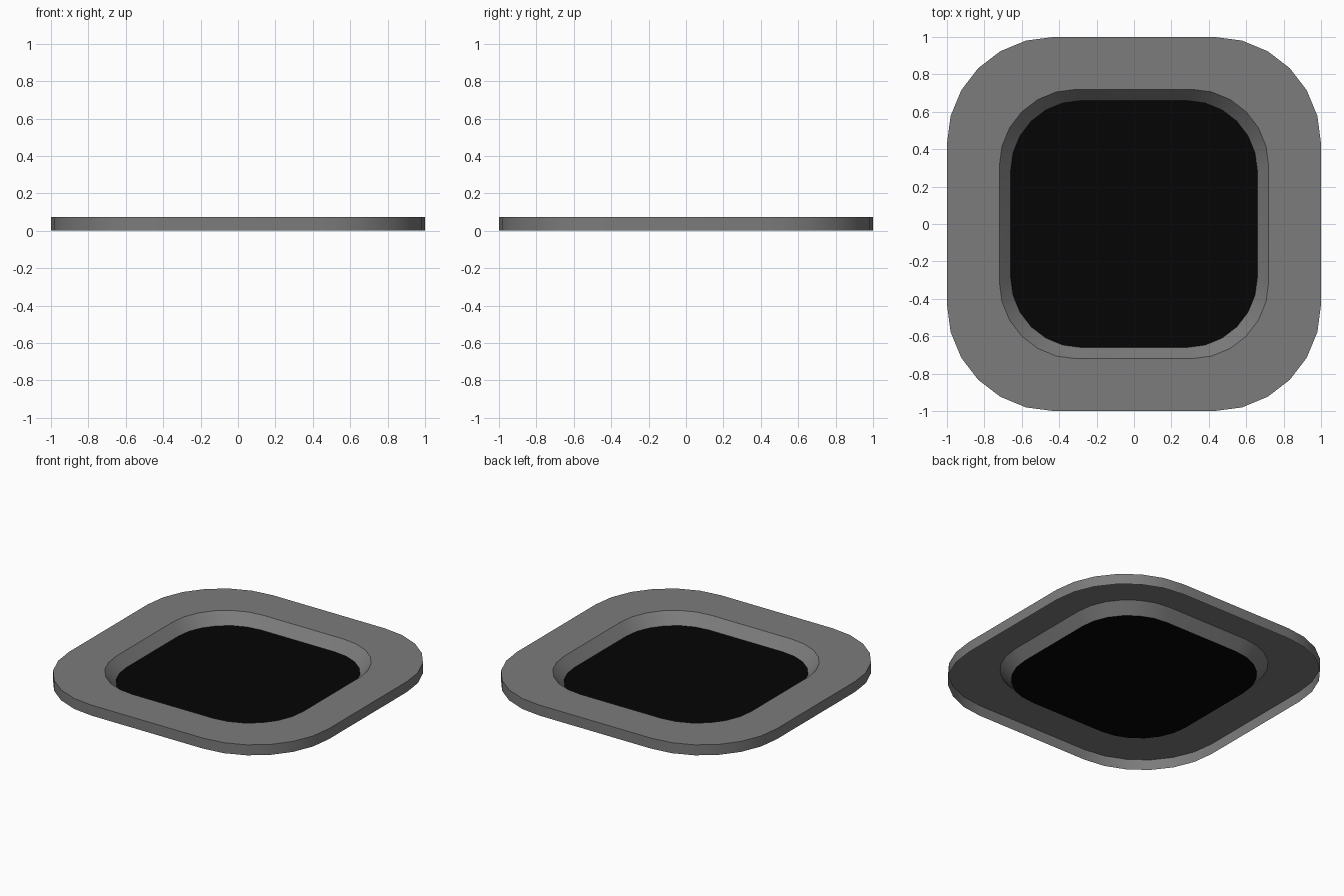
import bpy
import bmesh
from math import cos, sin, radians

if "Cube" in bpy.data.objects:
    bpy.data.objects.remove(bpy.data.objects["Cube"])

CORNER = 0.57   # corner radius as a share of the half width
STEPS = 6       # segments per rounded corner


def ring(bm, half, z):
    """Rounded-square loop of vertices, counter-clockwise."""
    r = CORNER * half
    c = half - r
    verts = []
    for k, (sx, sy) in enumerate([(1, 1), (-1, 1), (-1, -1), (1, -1)]):
        for i in range(STEPS + 1):
            a = radians(90 * k + 90 * i / STEPS)
            verts.append(bm.verts.new((sx * c + r * cos(a), sy * c + r * sin(a), z)))
    return verts


def finish(bm, name, value):
    """Turn the bmesh into a named object with a neutral colour."""
    mesh = bpy.data.meshes.new(name)
    bm.to_mesh(mesh)
    bm.free()
    obj = bpy.data.objects.new(name, mesh)
    bpy.context.collection.objects.link(obj)
    mat = bpy.data.materials.new(name + "_colour")
    mat.diffuse_color = (value, value, value, 1)
    mat.use_nodes = True
    mat.node_tree.nodes["Principled BSDF"].inputs["Base Color"].default_value = mat.diffuse_color
    mesh.materials.append(mat)
    return obj


# Frame: outer wall, flat rim and sloping inner wall, open underneath
bm = bmesh.new()
rings = [ring(bm, h, z) for h, z in [(1, 0), (1, 0.073), (0.72, 0.073), (0.66, 0)]]
for a, b in zip(rings, rings[1:]):
    n = len(a)
    for i in range(n):
        j = (i + 1) % n
        bm.faces.new((a[i], a[j], b[j], b[i]))
frame = finish(bm, "frame", 0.2)
bpy.context.view_layer.objects.active = frame
frame.select_set(True)
bpy.ops.object.shade_smooth_by_angle(angle=radians(30))

# Dark panel closing the bottom of the recess
bm = bmesh.new()
bm.faces.new(ring(bm, 0.66, 0))
finish(bm, "dark_panel", 0.0015)
